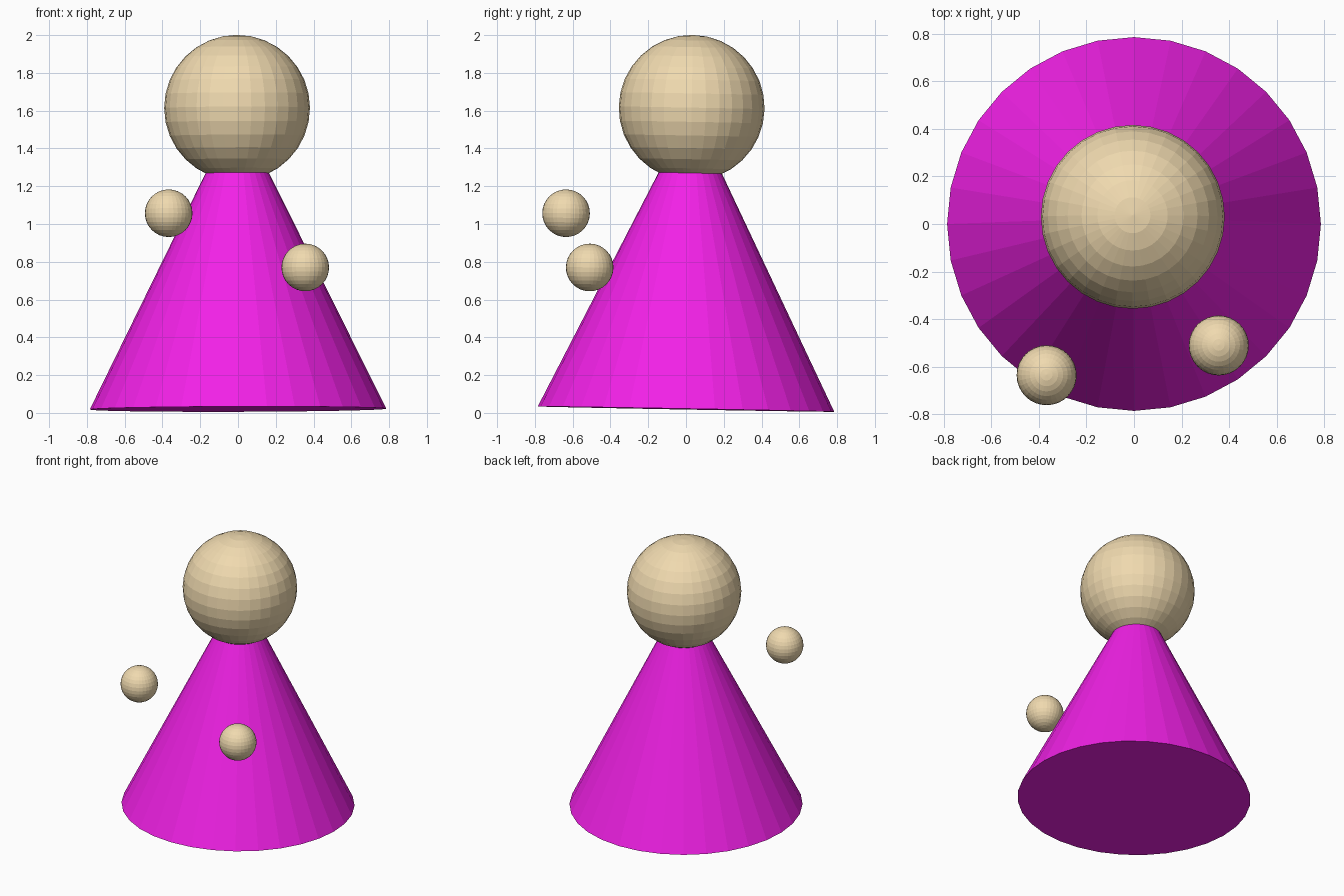
import bpy
from mathutils import Vector

if "Cube" in bpy.data.objects:
    bpy.data.objects.remove(bpy.data.objects["Cube"])


def material(name, color):
    mat = bpy.data.materials.new(name)
    mat.diffuse_color = color
    mat.use_nodes = True
    mat.node_tree.nodes["Principled BSDF"].inputs["Base Color"].default_value = mat.diffuse_color
    return mat


skin = material("skin", (0.87, 0.70, 0.43, 1))
cloth = material("cloth", (0.89, 0.015, 0.80, 1))

# The whole figure leans very slightly backwards
axis = Vector((-0.003, 0.018, 1)).normalized()
lean = axis.to_track_quat('Z', 'Y').to_euler()
lean.z = 0
base = Vector((0, 0, 0.02))


def ball(name, location, radius):
    bpy.ops.mesh.primitive_uv_sphere_add(segments=32, ring_count=16, radius=radius,
                                         location=location, rotation=(lean.x, lean.y, 0))
    obj = bpy.context.object
    obj.name = name
    obj.data.materials.append(skin)
    return obj


# Conical robe, its tip reaching the head centre
height = 1.59
q = Vector((0, 0, 1)).rotation_difference(axis).to_euler()
lean = q
bpy.ops.mesh.primitive_cone_add(vertices=32, radius1=0.785, radius2=0, depth=height,
                                location=base + axis * height / 2,
                                rotation=(q.x, q.y, q.z))
robe = bpy.context.object
robe.name = "robe"
robe.data.materials.append(cloth)

# Head and two floating hands
ball("head", (-0.005, 0.03, 1.615), 0.386)
ball("right_hand", (-0.367, -0.635, 1.057), 0.126)
ball("left_hand", (0.356, -0.51, 0.77), 0.126)
